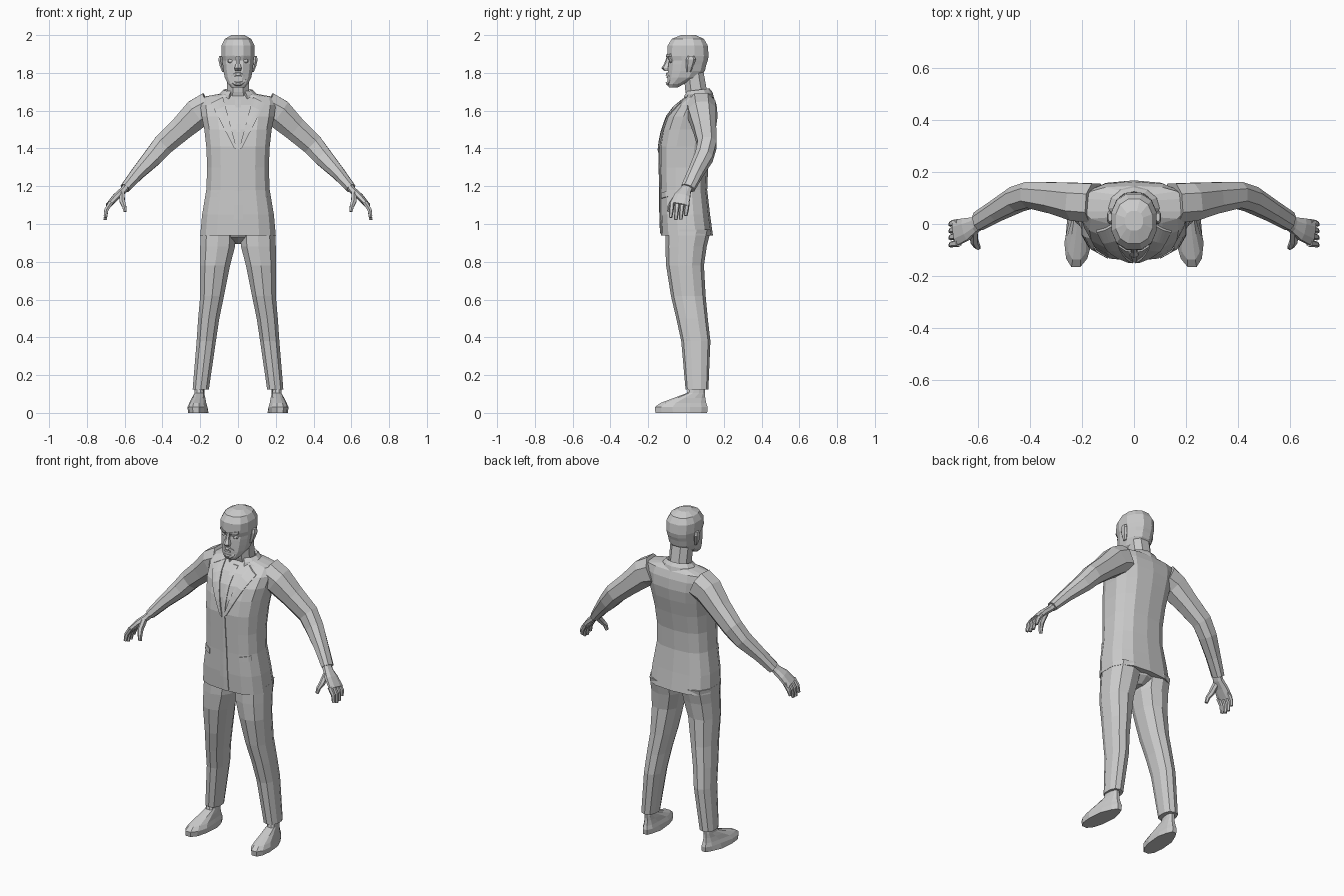
import bpy, bmesh, math
from mathutils import Vector
from mathutils.bvhtree import BVHTree

grey = bpy.data.materials.new("plain grey")
grey.diffuse_color = (0.6, 0.6, 0.6, 1)


def finish(name, bm, mirror=False):
    bmesh.ops.recalc_face_normals(bm, faces=bm.faces)
    me = bpy.data.meshes.new(name)
    bm.to_mesh(me)
    bm.free()
    me.materials.append(grey)
    ob = bpy.data.objects.new(name, me)
    bpy.context.collection.objects.link(ob)
    if mirror:
        ob.modifiers.new("mirror", 'MIRROR')
    return ob


def sp(v, e):
    return math.copysign(abs(v) ** e, v) if abs(v) > 1e-6 else 0.0


def loft(bm, rings, n=8, e=0.85, level=False):
    """Rings are (x, y, z, half width, half depth along y)."""
    pts = [Vector(r[:3]) for r in rings]
    loops = []
    for i, r in enumerate(rings):
        t = Vector((0, 0, 1))
        if not level:
            t = (pts[min(i + 1, len(pts) - 1)] - pts[max(i - 1, 0)]).normalized()
        v = Vector((0, 1, 0))
        v = (v - v.dot(t) * t).normalized()
        u = v.cross(t)
        angs = [2 * math.pi * (k + 0.5) / n for k in range(n)]
        m = max(abs(sp(math.cos(a), e)) for a in angs)
        loops.append([bm.verts.new(pts[i] + u * r[3] * sp(math.cos(a), e) / m
                                   + v * r[4] * sp(math.sin(a), e) / m) for a in angs])
    for a, b in zip(loops, loops[1:]):
        for k in range(n):
            bm.faces.new((a[k], a[(k + 1) % n], b[(k + 1) % n], b[k]))
    bm.faces.new(loops[0])
    bm.faces.new(loops[-1])
    return loops


def part(name, rings, mirror=False, **kw):
    bm = bmesh.new()
    loft(bm, rings, **kw)
    return finish(name, bm, mirror)


def levels(rows):
    """Rows are (z, half width, front y, back y)."""
    return [(0, (f + b) / 2, z, hx, (b - f) / 2) for z, hx, f, b in rows]


# Jacket body
jacket = part("jacket", levels([
    (0.94, 0.20, -0.13, 0.14), (1.05, 0.19, -0.135, 0.125), (1.18, 0.168, -0.135, 0.11),
    (1.30, 0.163, -0.138, 0.115), (1.41, 0.168, -0.14, 0.135), (1.50, 0.178, -0.125, 0.155),
    (1.57, 0.192, -0.10, 0.165), (1.63, 0.20, -0.055, 0.16), (1.672, 0.195, 0.0, 0.145),
    (1.69, 0.09, 0.01, 0.13)]), n=14, e=0.72, level=True)

# Sleeves
part("sleeve", [(0.15, 0.08, 1.615, 0.085, 0.075), (0.215, 0.085, 1.585, 0.078, 0.073),
                (0.30, 0.10, 1.505, 0.064, 0.06), (0.395, 0.112, 1.42, 0.057, 0.05),
                (0.45, 0.095, 1.355, 0.05, 0.048), (0.53, 0.05, 1.27, 0.036, 0.04),
                (0.598, 0.01, 1.19, 0.026, 0.036)], True)

# Hand with fingers and thumb
bm = bmesh.new()
loft(bm, [(0.585, 0.012, 1.205, 0.018, 0.027), (0.61, -0.003, 1.175, 0.019, 0.03),
          (0.645, -0.02, 1.145, 0.018, 0.043), (0.685, -0.034, 1.10, 0.014, 0.05)], n=8)
for y, drop in ((-0.074, 0.012), (-0.046, 0), (-0.02, 0.002), (0.006, 0.022)):
    loft(bm, [(0.672, y, 1.115, 0.012, 0.012), (0.697, y - 0.003, 1.075, 0.011, 0.011),
              (0.703, y - 0.008, 1.022 + drop, 0.008, 0.008)], n=6)
loft(bm, [(0.615, -0.025, 1.165, 0.014, 0.018), (0.613, -0.065, 1.12, 0.014, 0.016),
          (0.603, -0.084, 1.095, 0.011, 0.012), (0.597, -0.09, 1.065, 0.008, 0.009)], n=6)
finish("hand", bm, True)

# Trousers
part("trouser_leg", [(0.105, 0.012, 0.97, 0.093, 0.115), (0.108, 0.0, 0.88, 0.092, 0.105),
                     (0.122, -0.005, 0.78, 0.08, 0.096), (0.137, 0.012, 0.62, 0.063, 0.088),
                     (0.155, 0.032, 0.50, 0.056, 0.08), (0.168, 0.052, 0.38, 0.051, 0.074),
                     (0.197, 0.058, 0.125, 0.043, 0.058)], True, n=10, level=True)
part("trouser_seat", levels([(0.895, 0.025, -0.03, 0.06), (0.93, 0.08, -0.085, 0.105),
                             (0.98, 0.14, -0.10, 0.12)]), n=10, level=True)

# Shoe, narrowed at the heel and turned outwards
bm = bmesh.new()
loft(bm, [(0, -0.025, 0, 0.05, 0.137), (0, -0.025, 0.03, 0.053, 0.14),
          (0, -0.015, 0.052, 0.045, 0.122), (0, 0.02, 0.08, 0.036, 0.082),
          (0, 0.053, 0.105, 0.031, 0.048), (0, 0.058, 0.15, 0.03, 0.042)], n=12, level=True)
for v in bm.verts:
    v.co.x = v.co.x * (0.78 if v.co.y > 0.02 else 1) + 0.208 - 0.09 * v.co.y
finish("shoe", bm, True)

# Neck and head
part("neck", levels([(1.65, 0.065, 0.01, 0.125), (1.70, 0.058, -0.003, 0.112),
                     (1.82, 0.06, -0.015, 0.09)]), n=8, level=True)
head = part("head", levels([
    (1.722, 0.034, -0.09, -0.045), (1.742, 0.053, -0.097, -0.01), (1.775, 0.07, -0.098, 0.07),
    (1.81, 0.077, -0.096, 0.10), (1.845, 0.081, -0.093, 0.108), (1.865, 0.083, -0.09, 0.115),
    (1.89, 0.087, -0.1, 0.12), (1.945, 0.087, -0.097, 0.115), (1.98, 0.07, -0.075, 0.095),
    (2.0, 0.035, -0.025, 0.05)]), n=12, level=True)


def tree(ob):
    return BVHTree.FromPolygons([v.co for v in ob.data.vertices],
                                [p.vertices for p in ob.data.polygons])


def plate(name, ob, quad, lift=0.006, mirror=False, cuts=6):
    """Thin plate of four (x, z) corners draped on the front of ob."""
    bvh = tree(ob)
    a, b, c, d = [Vector(q) for q in quad]
    bm = bmesh.new()
    grids = [[], []]
    for i in range(cuts + 1):
        for j in range(cuts + 1):
            s, t = i / cuts, j / cuts
            p = a.lerp(b, s).lerp(d.lerp(c, s), t)
            hit = bvh.ray_cast(Vector((p.x, -1, p.y)), Vector((0, 1, 0)))[0]
            y = hit.y if hit else 0
            grids[0].append(bm.verts.new((p.x, y - lift, p.y)))
            grids[1].append(bm.verts.new((p.x, y + 0.002, p.y)))
    w = cuts + 1
    for g in grids:
        for i in range(cuts):
            for j in range(cuts):
                bm.faces.new([g[k] for k in (i * w + j, i * w + j + 1,
                                             i * w + w + j + 1, i * w + w + j)])
    rim = ([j for j in range(cuts)] + [i * w + cuts for i in range(cuts)]
           + [cuts * w + j for j in range(cuts, 0, -1)] + [i * w for i in range(cuts, 0, -1)])
    for k, m in zip(rim, rim[1:] + rim[:1]):
        bm.faces.new((grids[0][k], grids[0][m], grids[1][m], grids[1][k]))
    finish(name, bm, mirror)


# Lapels, front closing edge, pocket flaps, shirt placket
plate("lapel", jacket, [(0.004, 1.39), (0.022, 1.405), (0.143, 1.64), (0.08, 1.672)], 0.009, True)
plate("jacket_edge", jacket, [(-0.025, 0.95), (0.03, 0.95), (0.012, 1.40), (-0.012, 1.40)], 0.005)
plate("pocket_flap", jacket, [(0.10, 1.135), (0.155, 1.145), (0.153, 1.175), (0.10, 1.165)], 0.006, True)
plate("shirt_placket", jacket, [(-0.005, 1.40), (0.01, 1.40), (0.016, 1.66), (-0.016, 1.66)], 0.005)

# Collar standing round the neck, open at the throat
bm = bmesh.new()
rows = []
for k in range(11):
    a = math.radians(-62 + 304 * k / 10)
    rise = 0.008 * math.sin(a)
    rows.append([bm.verts.new((r * math.cos(a), 0.062 + r * 0.8 * math.sin(a), z + rise))
                 for r, z in ((0.108, 1.66), (0.098, 1.69), (0.078, 1.71), (0.066, 1.70), (0.07, 1.66))])
for p, q in zip(rows, rows[1:]):
    for j in range(5):
        bm.faces.new((p[j], q[j], q[(j + 1) % 5], p[(j + 1) % 5]))
bm.faces.new(rows[0])
bm.faces.new(rows[-1])
finish("collar", bm)

# Face: nose, brows, eyes, beard ring, lips, ears
part("nose", [(0, -0.092, 1.89, 0.009, 0.008), (0, -0.1, 1.85, 0.011, 0.013),
              (0, -0.108, 1.825, 0.019, 0.02), (0, -0.1, 1.81, 0.015, 0.012)], n=6, level=True)
plate("brow", head, [(0.014, 1.882), (0.062, 1.888), (0.06, 1.902), (0.014, 1.894)], 0.007, True, 3)
bm = bmesh.new()
bmesh.ops.create_uvsphere(bm, u_segments=8, v_segments=6, radius=0.017)
bmesh.ops.scale(bm, vec=(1.1, 0.8, 0.7), verts=bm.verts)
bmesh.ops.translate(bm, vec=(0.037, -0.077, 1.863), verts=bm.verts)
finish("eye", bm, True)
bm = bmesh.new()
loops = []
for k in range(10):
    a = 2 * math.pi * k / 10
    loops.append([bm.verts.new(((0.03 + r * 0.9) * math.cos(a),
                                y + 0.022 * abs(math.cos(a)) ** 2,
                                1.768 + (0.02 + r) * math.sin(a)))
                  for r, y in ((-0.008, -0.09), (0, -0.11), (0.014, -0.106), (0.022, -0.085))])
for p, q in zip(loops, loops[1:] + loops[:1]):
    for j in range(3):
        bm.faces.new((p[j], q[j], q[j + 1], p[j + 1]))
finish("beard", bm)
plate("teeth", head, [(-0.018, 1.772), (0.018, 1.772), (0.018, 1.782), (-0.018, 1.782)], 0.006, cuts=2)
part("ear", [(0.076, 0.015, 1.805, 0.008, 0.01), (0.086, 0.02, 1.835, 0.01, 0.018),
             (0.094, 0.026, 1.87, 0.01, 0.024), (0.092, 0.026, 1.89, 0.007, 0.015)],
     True, n=6, level=True)
